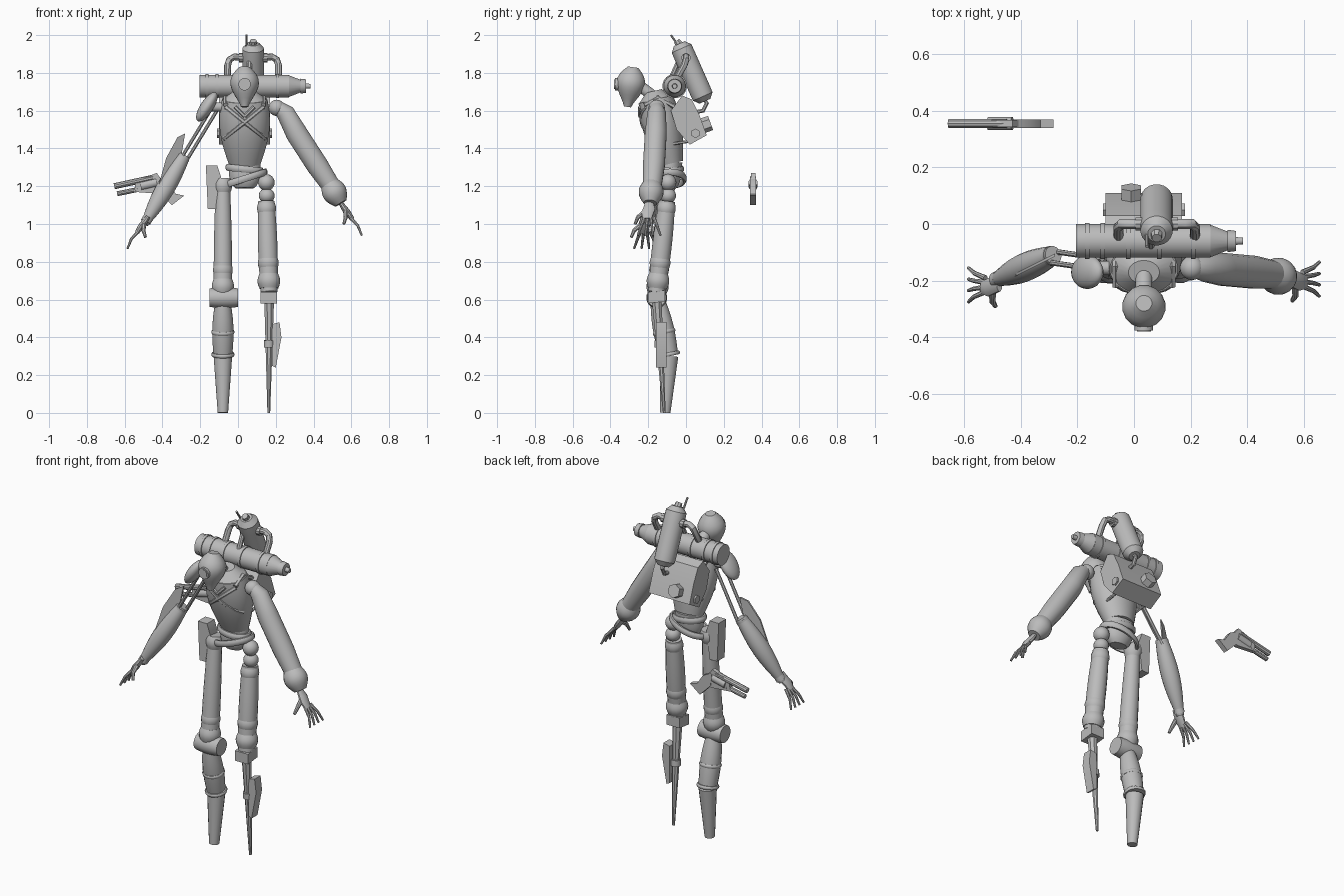
import bpy, bmesh, math
from mathutils import Vector, Matrix

if "Cube" in bpy.data.objects:
    bpy.data.objects.remove(bpy.data.objects["Cube"])

metal = bpy.data.materials.new("plain grey")
metal.use_nodes = True
grey = (0.5, 0.5, 0.5, 1)
metal.diffuse_color = grey
metal.node_tree.nodes["Principled BSDF"].inputs["Base Color"].default_value = grey
parts = []


def finish(name, bm):
    bmesh.ops.recalc_face_normals(bm, faces=bm.faces)
    mesh = bpy.data.meshes.new(name)
    bm.to_mesh(mesh)
    bm.free()
    mesh.materials.append(metal)
    obj = bpy.data.objects.new(name, mesh)
    bpy.context.collection.objects.link(obj)
    parts.append(obj)
    return obj


def tube(name, path, radius, depth=1.0, sides=16, closed=False):
    """Loft along a path; radius is a number or a function of the fraction along it."""
    bm = bmesh.new()
    path = [Vector(p) for p in path]
    last = len(path) - 1
    chord = (path[last] - path[0]).normalized()
    ref = Vector((1, 0, 0)) if abs(chord.y) > 0.8 else Vector((0, 1, 0))
    if closed:
        ref = Vector((0, 0, 1))
    rings = []
    for i, p in enumerate(path):
        after = path[(i + 1) % len(path)] if closed else path[min(i + 1, last)]
        before = path[i - 1] if closed else path[max(i - 1, 0)]
        along = (after - before).normalized()
        u = (ref - along * ref.dot(along)).normalized()
        v = along.cross(u)
        r = radius(i / last) if callable(radius) else radius
        angles = [math.tau * (k + 0.5) / sides for k in range(sides)]
        rings.append([bm.verts.new(p + r * (u * depth * math.cos(a) + v * math.sin(a))) for a in angles])
    pairs = list(zip(rings, rings[1:]))
    if closed:
        pairs.append((rings[last], rings[0]))
    else:
        bm.faces.new(rings[0])
        bm.faces.new(rings[last])
    for low, high in pairs:
        for k in range(sides):
            j = (k + 1) % sides
            bm.faces.new((low[k], low[j], high[j], high[k]))
    return finish(name, bm)


def limb(name, start, end, first, final=None, bulge=0.0, sides=16):
    """Straight part, tapering from first to final radius, swollen by bulge in the middle."""
    a, b = Vector(start), Vector(end)
    final = first if final is None else final
    steps = 8 if bulge else 1
    path = [a.lerp(b, i / steps) for i in range(steps + 1)]
    return tube(name, path, lambda t: first + (final - first) * t + bulge * math.sin(math.pi * t), sides=sides)


def band(name, start, end, place, half, radius, bulge=0.0):
    """Collar around the line from start to end, at a fraction along it."""
    a, b = Vector(start), Vector(end)
    limb(name, a.lerp(b, place - half), a.lerp(b, place + half), radius, bulge=bulge)


def prism(name, outline, axis, middle, half):
    """Extrude a flat outline along x or y, both ways from the middle."""
    bm = bmesh.new()

    def spot(a, b, d):
        return Vector((d, a, b) if axis == "x" else (a, d, b))
    face = bm.faces.new([bm.verts.new(spot(a, b, middle - half)) for a, b in outline])
    new = bmesh.ops.extrude_face_region(bm, geom=[face])["geom"]
    verts = [g for g in new if isinstance(g, bmesh.types.BMVert)]
    bmesh.ops.translate(bm, vec=spot(0, 0, half * 2), verts=verts)
    return finish(name, bm)


def ball(name, centre, size, tilt=0.0):
    bm = bmesh.new()
    place = Matrix.Translation(centre) @ Matrix.Rotation(tilt, 4, "Y") @ Matrix.Diagonal((*size, 1))
    bmesh.ops.create_uvsphere(bm, u_segments=20, v_segments=12, radius=1, matrix=place)
    finish(name, bm)


mid = 0.035
both = (-1, 1)

# Egg-shaped head, single eye and neck
skull = [(mid, -0.31 + 0.03 * i / 10, 1.62 + 0.21 * i / 10) for i in range(11)]
tube("head", skull, lambda t: 0.077 * math.sin(math.pi * (0.08 + 0.8 * t ** 1.3)))
eye_back, eye_front = (mid, -0.3, 1.74), (mid, -0.38, 1.74)
limb("eye", eye_back, eye_front, 0.025)
band("eye_rim", eye_back, eye_front, 0.7, 0.25, 0.033)
tube("neck", [(mid, -0.14, 1.64), (mid, -0.19, 1.69), (mid, -0.27, 1.75)], 0.03)

# Barrel chest leaning forward, collar and pelvis
waist, chest_tall, flatness = 1.32, 0.34, 0.78


def chest_radius(t):
    return 0.085 + 0.05 * math.sin(math.pi * t * 0.75)


def chest_axis(t):
    return Vector((mid, -0.08 * (1 + t), waist + chest_tall * t))


def on_chest(x, z):
    """Front surface point of the chest."""
    t = (z - waist) / chest_tall
    r = chest_radius(t)
    bow = math.sqrt(max(0, r * r - (x - mid) ** 2))
    return (x, chest_axis(t).y - flatness * bow, z)


tube("chest", [chest_axis(i / 10) for i in range(11)], chest_radius, flatness, 24)
tube("collar", [chest_axis(1), chest_axis(1.13)], lambda t: 0.115 - 0.06 * t, flatness, 24)
tube("pelvis", [(mid, -0.08 - 0.01 * i / 8, 1.33 - 0.14 * i / 8) for i in range(9)],
     lambda t: 0.085 * math.sqrt(1 - 0.65 * t ** 4), 0.72, 24)

# Crossed straps, collar flaps and shoulder straps
for side in both:
    cross = [i / 8 for i in range(9)]
    tube("chest_strap", [on_chest(mid + side * (0.1 - 0.21 * t), 1.62 - 0.17 * t) for t in cross], 0.013, 0.6, 6)
    tube("collar_flap", [on_chest(mid + side * 0.05 * t, 1.57 + 0.05 * t) for t in cross], 0.01, sides=6)
    edge = mid + side * 0.1
    tube("shoulder_strap", [(edge, -0.22, 1.63), (edge, -0.15, 1.67), (edge, -0.06, 1.62)], 0.013, sides=6)
    limb("pack_strap", (edge, -0.1, 1.42), (edge, 0.03, 1.44), 0.008, sides=6)


# Slanted belts and holster
def belt(name, height, slope, wide):
    turns = [math.tau * k / 28 for k in range(28)]
    path = [(mid + wide * math.cos(a), wide * 0.7 * math.sin(a) - 0.085, height + slope * math.cos(a)) for a in turns]
    tube(name, path, 0.012, 1.6, 8, closed=True)


belt("upper_belt", 1.29, -0.01, 0.09)
belt("lower_belt", 1.24, 0.035, 0.11)
prism("holster", [(-0.17, 1.31), (-0.11, 1.31), (-0.09, 1.25), (-0.11, 1.08), (-0.16, 1.08)], "y", -0.1, 0.035)

# Right leg
hip, knee = (-0.08, -0.1, 1.24), (-0.08, -0.155, 0.62)
ankle, toe = (-0.08, -0.09, 0.3), (-0.08, -0.11, 0)
limb("right_thigh", hip, knee, 0.037, 0.05, 0.004)
for place, size in ((0.06, 0.04), (0.78, 0.043), (0.92, 0.05)):
    band("trouser_fold", hip, knee, place, 0.06, size, 0.01)
limb("right_knee", (-0.15, -0.155, 0.61), (0, -0.155, 0.61), 0.05, bulge=0.006)
limb("right_shin", knee, ankle, 0.035, 0.05, 0.014)
for place in (0.6, 0.97):
    band("shin_ring", knee, ankle, place, 0.03, 0.058, 0.004)
limb("right_foot", ankle, toe, 0.05, 0.028)

# Left leg: ball joints, trouser, knee block, peg and plate
hip, knee = (0.15, -0.1, 1.12), (0.165, -0.155, 0.64)
ball("left_hip", (0.15, -0.095, 1.22), (0.044, 0.044, 0.044))
ball("left_hip_link", (0.152, -0.095, 1.15), (0.042, 0.042, 0.04))
limb("left_thigh", hip, knee, 0.044, 0.045, 0.008)
for place, size in ((0.08, 0.04), (0.68, 0.045), (0.88, 0.05)):
    band("trouser_fold", hip, knee, place, 0.08, size, 0.011)
prism("left_knee", [(-0.2, 0.58), (-0.2, 0.64), (-0.11, 0.65), (-0.11, 0.59)], "x", 0.163, 0.043)
knee, toe = (0.165, -0.155, 0.6), (0.163, -0.115, 0)
limb("peg_leg", knee, toe, 0.028, 0.008, sides=8)
band("peg_ring", knee, toe, 0.39, 0.03, 0.028)
prism("shin_plate", [(0.18, 0.47), (0.22, 0.48), (0.23, 0.4), (0.2, 0.24), (0.18, 0.25)], "y", -0.13, 0.028)

# Left arm in a loose sleeve
ball("left_shoulder", (0.205, -0.155, 1.615), (0.043, 0.043, 0.043))
tube("left_sleeve", [(0.21, -0.155, 1.62), (0.25, -0.155, 1.59), (0.31, -0.16, 1.48), (0.42, -0.17, 1.31), (0.5, -0.18, 1.19)],
     lambda t: 0.034 + 0.026 * math.sin(math.pi * 0.8 * t))
limb("left_cuff", (0.48, -0.18, 1.22), (0.545, -0.19, 1.11), 0.045, 0.035, 0.026)

# Right arm: pad, bare rods, forearm and guard
ball("right_shoulder_pad", (-0.165, -0.17, 1.62), (0.035, 0.06, 0.09), math.radians(33))
limb("right_shoulder_axle", (-0.16, -0.155, 1.62), (-0.06, -0.155, 1.62), 0.025)
for side in both:
    gap = Vector((0.018, 0.018, 0)) * side
    limb("right_arm_rod", Vector((-0.13, -0.14, 1.6)) + gap, Vector((-0.3, -0.115, 1.32)) + gap, 0.01, sides=8)
elbow, wrist = (-0.285, -0.11, 1.36), (-0.495, -0.2, 1)
limb("right_forearm", elbow, wrist, 0.033, 0.02, 0.024)
band("elbow_collar", elbow, wrist, 0.12, 0.1, 0.036)
band("wrist_collar", elbow, wrist, 0.94, 0.03, 0.028)
guard = prism("forearm_guard", [(-0.28, 1.48), (-0.32, 1.46), (-0.38, 1.35), (-0.43, 1.17), (-0.37, 1.2), (-0.3, 1.36)],
              "y", 0.0, 0.005)
guard.data.transform(Matrix(((1, 0, 0, 0), (0.5, 1, 0, 0.03), (0, 0, 1, 0), (0, 0, 0, 1))))


# Hands with fanned fingers
def hand(label, side, origin):
    def at(out, depth, drop):
        return Vector(origin) + Vector((side * out, depth, -drop))
    tube(label + "_palm", [at(-0.01, 0, -0.02), at(0.01, 0, 0.01), at(0.03, -0.01, 0.035), at(0.05, -0.01, 0.065)],
         lambda t: 0.012 + 0.005 * math.sin(math.pi * t), 2, 10)
    for k in range(4):
        fan = (k - 1.5) * 0.04
        tube(label + "_finger", [at(0.04, fan * 0.4, 0.055), at(0.08, fan * 0.7, 0.1), at(0.1, fan, 0.15)],
             lambda t: 0.01 - 0.004 * t, sides=8)
    tube(label + "_thumb", [at(0.015, -0.025, 0.025), at(0.015, -0.06, 0.055), at(0.005, -0.075, 0.09)],
         lambda t: 0.014 - 0.006 * t, sides=8)


hand("left", 1, (0.555, -0.195, 1.09))
hand("right", -1, (-0.485, -0.215, 1.02))

# Back pack with six-sided bolts
prism("back_pack", [(-0.08, 1.6), (-0.02, 1.68), (0.03, 1.66), (0.07, 1.58), (0.11, 1.47), (0.02, 1.42), (-0.05, 1.5)],
      "x", mid, 0.135)
limb("back_bolt", (-0.01, 0.06, 1.51), (-0.01, 0.13, 1.535), 0.04, sides=6)
limb("side_bolts", (mid - 0.145, 0.05, 1.48), (mid + 0.145, 0.05, 1.48), 0.025, sides=6)

# Lying tank with bands and nozzle
tank_y, tank_z = -0.06, 1.73
for name, low, high, first, final in (("lying_tank", -0.205, 0.27, 0.06, 0.06), ("tank_cone", 0.27, 0.33, 0.058, 0.034),
                                      ("tank_nozzle", 0.33, 0.36, 0.04, 0.036), ("tank_tip", 0.36, 0.385, 0.014, 0.012)):
    limb(name, (low, tank_y, tank_z), (high, tank_y, tank_z), first, final, sides=20)
for x in (-0.165, -0.11, -0.02, 0.09, 0.21):
    limb("tank_band", (x - 0.008, tank_y, tank_z), (x + 0.008, tank_y, tank_z), 0.065, sides=20)

# Upright tank with domed ends, valve, aerial and pipes
top, bottom = Vector((0.08, -0.035, 1.955)), Vector((0.08, 0.1, 1.65))
tube("upright_tank", [top.lerp(bottom, i / 12) for i in range(13)],
     lambda t: 0.058 * math.sqrt(1 - 0.7 * abs(2 * t - 1) ** 16), sides=20)
limb("tank_valve", (0.08, -0.02, 1.93), (0.08, -0.05, 1.97), 0.025, 0.018, sides=8)
limb("aerial", (0.045, -0.03, 1.93), (0.045, -0.08, 2), 0.006, sides=8)
for side in both:
    bend = [(0.04, 0, 1.88), (0.1, 0, 1.885), (0.125, 0, 1.87), (0.135, -0.01, 1.84), (0.135, -0.055, 1.76)]
    tube("side_pipe", [(0.08 + side * out, y, z) for out, y, z in bend], 0.018, sides=10)
    limb("pipe_collar", (0.08 + side * 0.05, 0, 1.88), (0.08 + side * 0.075, 0, 1.88), 0.025, sides=10)
tube("lower_pipe", [(0.08, 0.09, 1.67), (0.08, 0.11, 1.64), (0.08, 0.09, 1.6), (0.08, 0.04, 1.59)], 0.012, sides=8)
limb("front_pipe", (0.06, -0.03, 1.88), (0.06, -0.08, 1.77), 0.014, sides=8)

# Floating pistol
gun = 0.355
limb("pistol_barrel", (-0.655, gun, 1.2), (-0.45, gun, 1.245), 0.016, sides=10)
limb("pistol_lower_barrel", (-0.64, gun, 1.16), (-0.52, gun, 1.185), 0.013, sides=10)
limb("pistol_drum", (-0.515, gun, 1.2), (-0.43, gun, 1.22), 0.024, sides=12)
prism("pistol_frame", [(-0.55, 1.17), (-0.54, 1.23), (-0.43, 1.27), (-0.38, 1.2), (-0.42, 1.16)], "y", gun, 0.012)
prism("pistol_grip", [(-0.43, 1.25), (-0.37, 1.22), (-0.33, 1.16), (-0.285, 1.15), (-0.35, 1.1), (-0.42, 1.17)], "y", gun, 0.015)

# Smooth round parts, keep edges sharp
bpy.ops.object.select_all(action="DESELECT")
for obj in parts:
    obj.select_set(True)
bpy.context.view_layer.objects.active = parts[0]
bpy.ops.object.shade_smooth_by_angle(angle=math.radians(35))
